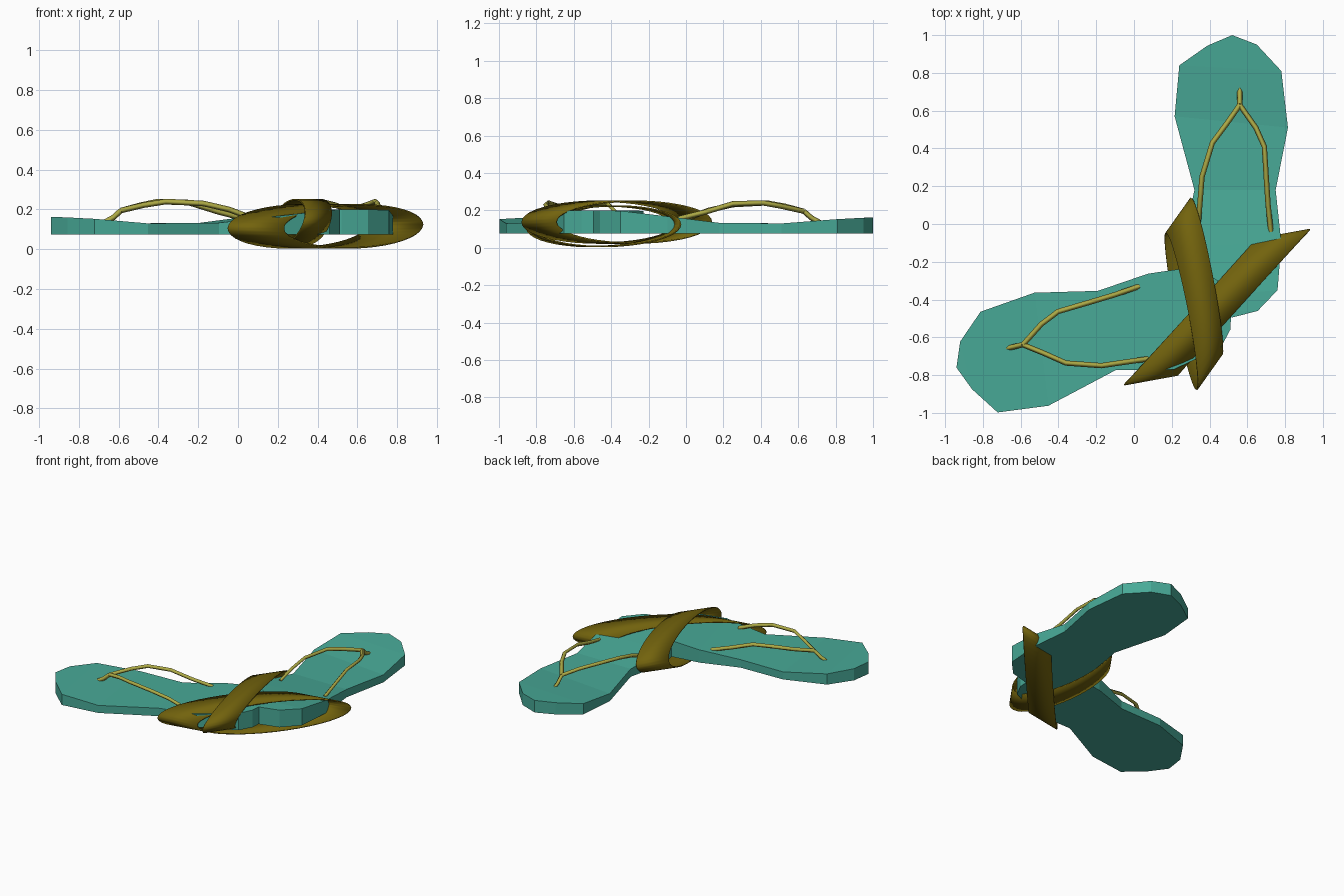
import bpy, math
from mathutils import Matrix, Vector

if "Cube" in bpy.data.objects:
    bpy.data.objects.remove(bpy.data.objects["Cube"])


def material(name, rgb):
    m = bpy.data.materials.new(name)
    m.diffuse_color = (*rgb, 1)
    m.use_nodes = True
    m.node_tree.nodes["Principled BSDF"].inputs["Base Color"].default_value = m.diffuse_color
    return m


TEAL = material("teal_foam", (0.065, 0.40, 0.31))
LIME = material("strap_lime", (0.42, 0.40, 0.06))
OLIVE = material("band_olive", (0.17, 0.125, 0.004))


def mesh_object(name, verts, faces, mat):
    me = bpy.data.meshes.new(name)
    me.from_pydata(verts, [], faces)
    me.materials.append(mat)
    ob = bpy.data.objects.new(name, me)
    bpy.context.collection.objects.link(ob)
    return ob


# Sole stations from toe to heel: left xy, right xy, top height
BASE = 0.075
TOE, HEEL = (0.52, 1.0, 0.163), (0.52, -0.495, 0.2)
STATIONS = [
    ((0.39, 0.945), (0.65, 0.95), 0.16),
    ((0.24, 0.84), (0.78, 0.81), 0.153),
    ((0.215, 0.57), (0.815, 0.51), 0.13),
    ((0.32, 0.18), (0.75, 0.18), 0.133),
    ((0.255, -0.12), (0.78, -0.10), 0.168),
    ((0.315, -0.39), (0.76, -0.35), 0.197),
    ((0.394, -0.458), (0.655, -0.46), 0.2),
]


def sole(name, mat):
    top = [TOE]
    for l, r, z in STATIONS:
        top += [(*l, z), (*r, z)]
    top.append(HEEL)
    n = len(top)
    verts = top + [(x, y, BASE) for x, y, z in top]
    cap = [(0, 1, 2)]
    cap += [(i, i + 2, i + 3, i + 1) for i in range(1, n - 3, 2)]
    cap.append((n - 3, n - 1, n - 2))
    ring = [0] + list(range(1, n - 2, 2)) + [n - 1] + list(range(n - 2, 0, -2))
    faces = cap + [tuple(i + n for i in reversed(f)) for f in cap]
    for a, b in zip(ring, ring[1:] + ring[:1]):
        faces.append((a, a + n, b + n, b))
    return mesh_object(name, verts, faces, mat)


# Thong strap: toe post and two strands, swept as four-sided bars
FORK = (0.56, 0.63, 0.195)
STRAPS = [
    [(0.56, 0.715, 0.135), (0.56, 0.67, 0.16), FORK],
    [FORK, (0.49, 0.53, 0.222), (0.415, 0.43, 0.24), (0.36, 0.25, 0.23),
     (0.35, 0.12, 0.2), (0.34, 0.0, 0.155)],
    [FORK, (0.645, 0.51, 0.222), (0.69, 0.41, 0.24), (0.7, 0.25, 0.235),
     (0.71, 0.1, 0.19), (0.725, -0.04, 0.155)],
]


def thong(name):
    cu = bpy.data.curves.new(name, "CURVE")
    cu.dimensions = "3D"
    cu.bevel_depth = 0.014
    cu.bevel_resolution = 0
    cu.use_fill_caps = True
    for path in STRAPS:
        sp = cu.splines.new("POLY")
        sp.points.add(len(path) - 1)
        for p, co in zip(sp.points, path):
            p.co = (*co, 1)
    cu.materials.append(LIME)
    ob = bpy.data.objects.new(name, cu)
    bpy.context.collection.objects.link(ob)
    return ob


# The second sandal is the first one turned about its toe
turn = (Matrix.Translation((-0.94, -0.76, 0))
        @ Matrix.Rotation(math.radians(102.8), 4, "Z")
        @ Matrix.Translation((-0.52, -1.0, 0)))
for side, mtx in (("right", Matrix()), ("left", turn)):
    sole(side + "_sole", TEAL).matrix_world = mtx
    thong(side + "_thong_strap").matrix_world = mtx


# Flattened elliptical bands lying diagonally around the heels
def band(name, centre, u, w, e, seg=40):
    c, u, w, e = map(Vector, (centre, u, w, e))
    verts, faces = [], []
    for i in range(seg):
        a = math.tau * i / seg
        p = c + u * math.cos(a) + w * math.sin(a)
        verts += [p - e, p + e]
        j = (i + 1) % seg
        faces.append((2 * i, 2 * j, 2 * j + 1, 2 * i + 1))
    ob = mesh_object(name, verts, faces, OLIVE)
    sol = ob.modifiers.new("thickness", "SOLIDIFY")
    sol.thickness = 0.008
    sol.offset = 0
    bpy.context.view_layer.objects.active = ob
    ob.select_set(True)
    bpy.ops.object.shade_smooth_by_angle(angle=math.radians(40))
    ob.select_set(False)


band("upper_band", (0.317, -0.37, 0.137), (0.08, -0.415, 0), (0.035, 0, 0.112),
     (0.066, 0.093, 0))
band("lower_band", (0.44, -0.44, 0.115), (0.35, 0.385, 0.01), (0, 0, 0.108),
     (0.142, 0.026, 0))
